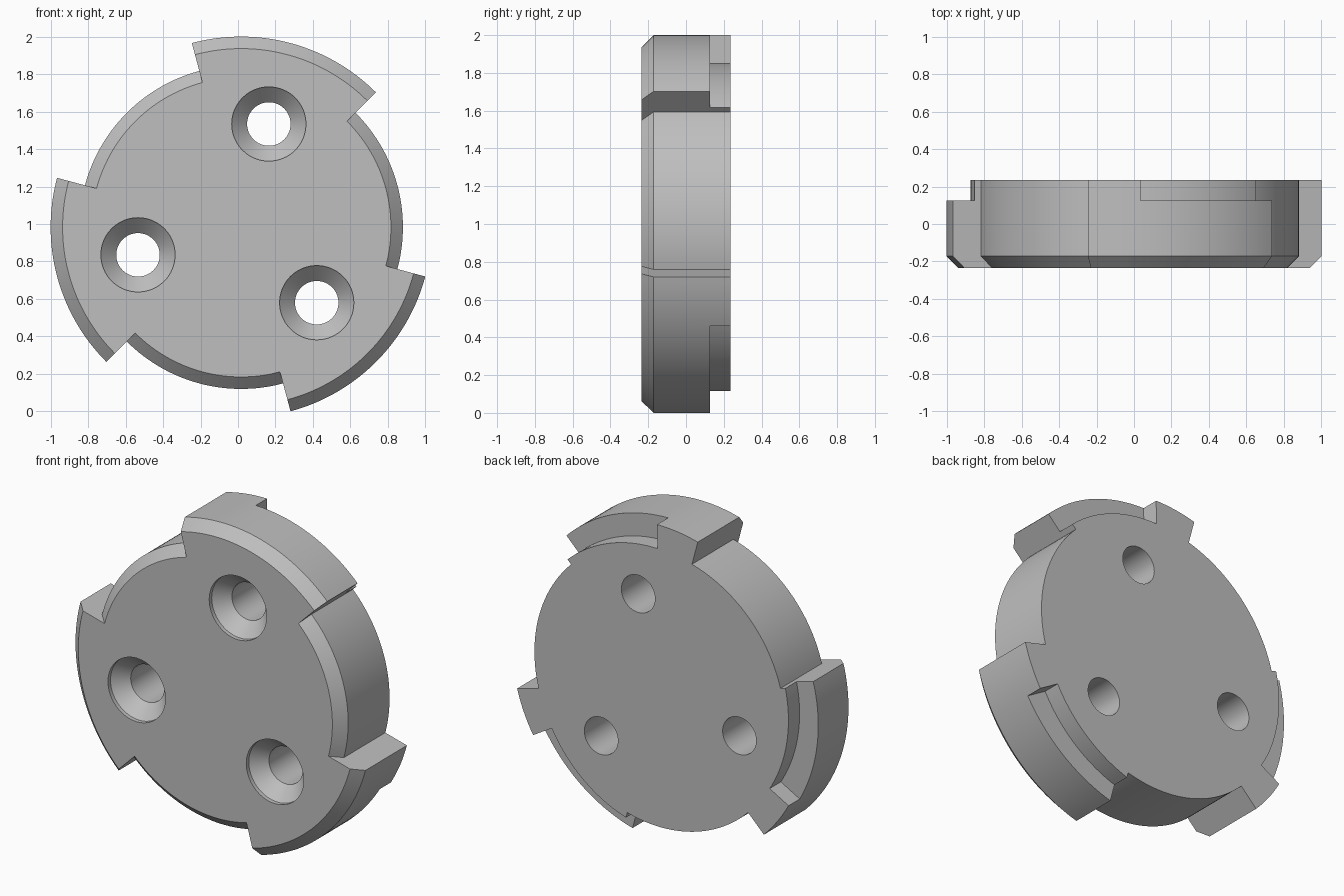
import bpy, bmesh
from math import sin, cos, radians, pi

cube = bpy.data.objects.get("Cube")
if cube:
    bpy.data.objects.remove(cube, do_unlink=True)

# Main dimensions
CX, CZ = 0.017, 0.983
FRONT, BEVEL_Y, STEP_Y, BACK = -0.236, -0.172, 0.126, 0.236
LOBE_R, BODY_R, BEVEL = 1.017, 0.863, 0.064
HOLE_RING = 0.57

bm = bmesh.new()


def polar(r, angle, y):
    return bm.verts.new((CX + r * cos(angle), y, CZ + r * sin(angle)))


def skin(columns):
    """Join a closed ring of vertex columns with quads."""
    for a, b in zip(columns, columns[1:] + columns[:1]):
        for i in range(len(a) - 1):
            bm.faces.new((a[i], a[i + 1], b[i + 1], b[i]))


def rim_column(angle, outer, step):
    """Rim cross-section: front bevel, outer wall, rear ledge, rear wall."""
    profile = ((outer - BEVEL, FRONT), (outer, BEVEL_Y), (outer, STEP_Y),
               (step, STEP_Y), (step, BACK))
    return [polar(r, radians(angle), y) for r, y in profile]


# Rim sectors: start, end, outer radius, rear radius at start and at end
sectors = (
    (45, 89, LOBE_R, 0.898, 0.868),       # lobe with rear ledge
    (89, 105, LOBE_R, LOBE_R, LOBE_R),    # full depth stop
    (105, 165, BODY_R, BODY_R, BODY_R),   # recess between lobes
)
rim = []
for turn in (0, 120, 240):
    for start, end, outer, step_a, step_b in sectors:
        n = (end - start) // 2
        for i in range(n + 1):
            t = i / n
            rim.append(rim_column(turn + start + t * (end - start), outer,
                                  step_a + t * (step_b - step_a)))
skin(rim)

# Countersunk screw holes
hole_profile = ((0.198, FRONT), (0.198, FRONT + 0.025),
                (0.116, FRONT + 0.107), (0.116, BACK))
for deg in (75, 195, 315):
    hx = CX + HOLE_RING * cos(radians(deg))
    hz = CZ + HOLE_RING * sin(radians(deg))
    skin([[bm.verts.new((hx + r * cos(a), y, hz + r * sin(a)))
           for r, y in hole_profile]
          for a in (2 * pi * i / 64 for i in range(64))])

bmesh.ops.remove_doubles(bm, verts=bm.verts, dist=0.00005)

# Flat front and back faces, pierced by the holes
for y, direction in ((FRONT, -1), (BACK, 1)):
    loop = [e for e in bm.edges if e.is_boundary
            and all(abs(v.co.y - y) < 0.0001 for v in e.verts)]
    bmesh.ops.triangle_fill(bm, edges=loop, use_beauty=True,
                            normal=(0, direction, 0))
bmesh.ops.recalc_face_normals(bm, faces=bm.faces)

mesh = bpy.data.meshes.new("lobed_disc")
bm.to_mesh(mesh)
bm.free()
disc = bpy.data.objects.new("lobed_disc", mesh)
bpy.context.collection.objects.link(disc)

# Single grey material
grey = bpy.data.materials.new("plain_grey")
grey.use_nodes = True
colour = (0.52, 0.52, 0.52, 1)
grey.diffuse_color = colour
grey.node_tree.nodes["Principled BSDF"].inputs["Base Color"].default_value = colour
mesh.materials.append(grey)

# Smooth curved walls, keep crisp edges
bpy.ops.object.select_all(action="DESELECT")
disc.select_set(True)
bpy.context.view_layer.objects.active = disc
bpy.ops.object.shade_smooth_by_angle(angle=radians(25))
